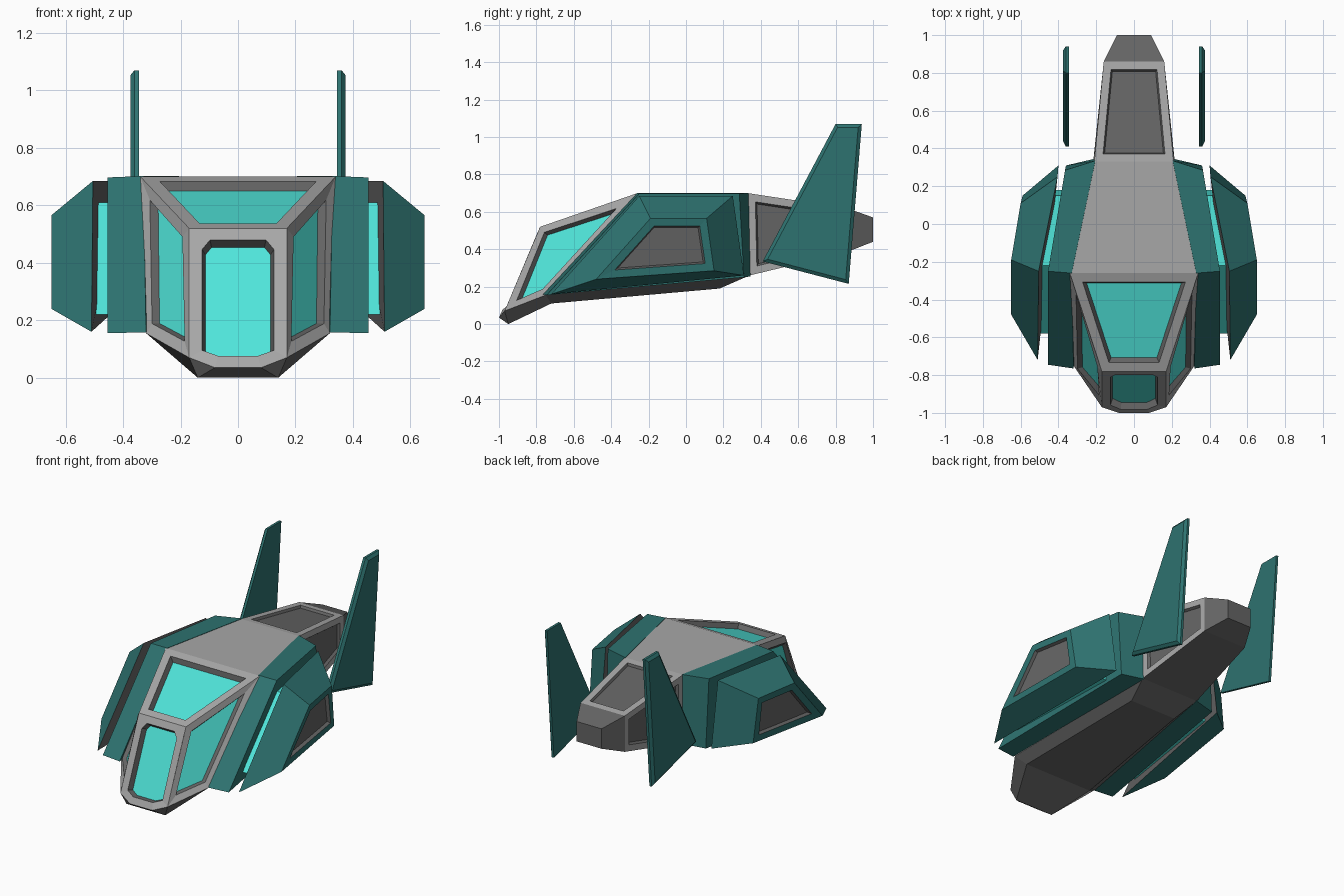
import bpy, bmesh
from mathutils import Vector

if "Cube" in bpy.data.objects:
    bpy.data.objects.remove(bpy.data.objects["Cube"])


def material(name, rgb):
    m = bpy.data.materials.new(name)
    m.diffuse_color = (*rgb, 1)
    m.use_nodes = True
    m.node_tree.nodes["Principled BSDF"].inputs["Base Color"].default_value = m.diffuse_color
    return m


LIGHT = material("light_grey", (0.39, 0.39, 0.39))
DARK = material("dark_grey", (0.13, 0.13, 0.13))
TEAL = material("teal", (0.027, 0.17, 0.162))
CYAN = material("cyan_glass", (0.08, 0.79, 0.71))


def finish(bm, name, mats, mirror=False):
    me = bpy.data.meshes.new(name)
    bm.to_mesh(me)
    bm.free()
    for m in mats:
        me.materials.append(m)
    ob = bpy.data.objects.new(name, me)
    bpy.context.collection.objects.link(ob)
    if mirror:
        ob.modifiers.new("mirror", 'MIRROR').use_mirror_merge = False
    return ob


def recess(bm, face, frame, wall, depth, wall_mat, pane_mat):
    """Inset a frame, then sink a pane inside it."""
    bmesh.ops.inset_individual(bm, faces=[face], thickness=frame, use_even_offset=True)
    ring = bmesh.ops.inset_individual(bm, faces=[face], thickness=wall, depth=-depth,
                                      use_even_offset=True)
    for f in ring['faces']:
        f.material_index = wall_mat
    face.material_index = pane_mat


def plate(name, inner, outer, mats, inner_mat=0, window=False):
    """Closed plate between an inner and an outer outline, mirrored in x."""
    bm = bmesh.new()
    a = [bm.verts.new(p) for p in inner]
    b = [bm.verts.new(p) for p in outer]
    n = len(a)
    cap_in, cap_out = bm.faces.new(a), bm.faces.new(b)
    for i in range(n):
        j = (i + 1) % n
        bm.faces.new((a[i], a[j], b[j], b[i]))
    bmesh.ops.recalc_face_normals(bm, faces=bm.faces[:])
    cap_in.material_index = inner_mat
    if window:
        recess(bm, cap_out, 0.042, 0.008, 0.02, 1, 1)
    return finish(bm, name, mats, mirror=True)


# Hull: right-hand key points, mirrored by name ("-" prefix)
P = {
    'F': (.08, -1.0, .035), 'N0': (.14, -.95, 0), 'N1': (.17, -.97, .07),
    'T': (.17, -.78, .52), 'U': (.12, -.78, .52), 'V': (.17, -.806, .46),
    'R0': (.34, -.26, .70), 'S0': (.32, -.75, .155), 'B0': (.25, -.72, .11),
    'R1': (.21, .33, .70), 'S1': (.215, .34, .26), 'B1': (.17, .18, .19),
    'R2': (.16, .86, .62), 'S2': (.16, .86, .385),
    'R3': (.09, 1.0, .57), 'S3': (.09, 1.0, .44),
}
bm = bmesh.new()
V = {}
for k, (x, y, z) in P.items():
    V[k] = bm.verts.new((x, y, z))
    V['-' + k] = bm.verts.new((-x, y, z))


def hull_face(names, mat=0):
    f = bm.faces.new([V[k] for k in names])
    f.material_index = mat
    f.normal_update()
    c = f.calc_center_median()
    if f.normal.dot(c - Vector((0, c.y * .8, .36))) < 0:
        f.normal_flip()
    return f


def side_faces(names, mat=0):
    return [hull_face([s + k for k in names]) if mat == 0 else
            hull_face([s + k for k in names], mat) for s in ('', '-')]


def span_face(names, mat=0):
    return hull_face(names + ['-' + k for k in reversed(names)], mat)


panes = []
# glazing: nose window, windshield, cheeks
panes.append((span_face(['F', 'N1', 'V', 'U']), .045, .012, .035, 2))
panes.append((span_face(['T', 'R0']), .05, .016, .03, 2))
panes += [(f, .04, .01, .025, 2) for f in side_faces(['N1', 'S0', 'R0', 'T'])]
# tail panels
panes.append((span_face(['R1', 'R2']), .042, .008, .015, 1))
panes += [(f, .04, .01, .015, 1) for f in side_faces(['S1', 'S2', 'R2', 'R1'])]
# plain light skin
side_faces(['T', 'U', 'V'])
side_faces(['S0', 'S1', 'R1', 'R0'])
span_face(['R0', 'R1'])
# dark belly, chin and tail tip
for names in (['F', 'N0'], ['N0', 'B0'], ['B0', 'B1'], ['B1', 'S1'], ['S1', 'S2'],
              ['S2', 'S3'], ['R2', 'R3'], ['R3', 'S3']):
    span_face(names, 1)
for names in (['F', 'N1', 'N0'], ['N0', 'N1', 'S0', 'B0'], ['B0', 'S0', 'S1', 'B1'],
              ['S2', 'S3', 'R3', 'R2']):
    side_faces(names, 1)
for f, frame, wall, depth, mat in panes:
    recess(bm, f, frame, wall, depth, 1, mat)
finish(bm, "hull", [LIGHT, DARK, CYAN])

# Inner side armour hugging the hull
plate("side_armour",
      [(.32, -.765, .158), (.33, -.26, .702), (.205, .335, .702), (.21, .345, .255)],
      [(.455, -.745, .155), (.455, -.25, .697), (.365, .285, .697), (.36, .31, .25)],
      [TEAL])

# Glowing core between armour and pod
plate("glow_core",
      [(.43, -.58, .22), (.43, -.22, .61), (.34, .15, .61), (.34, .18, .26)],
      [(.505, -.58, .22), (.505, -.22, .61), (.425, .15, .61), (.42, .18, .26)],
      [CYAN])

# Outer pods with a recessed panel
plate("outer_pod",
      [(.51, -.72, .16), (.505, -.25, .685), (.405, .25, .685), (.40, .31, .26)],
      [(.65, -.48, .24), (.65, -.19, .565), (.60, .11, .565), (.59, .15, .285)],
      [TEAL, DARK], inner_mat=1, window=True)

# Tail fins: flat slab with a chamfered outer face
bm = bmesh.new()
outline = [(.41, .335), (.80, 1.07), (.94, 1.07), (.87, .215)]
low = bm.faces.new([bm.verts.new((.345, y, z)) for y, z in outline])
top = bmesh.ops.extrude_face_region(bm, geom=[low])['geom']
bmesh.ops.translate(bm, vec=(.016, 0, 0), verts=[v for v in top if isinstance(v, bmesh.types.BMVert)])
bmesh.ops.recalc_face_normals(bm, faces=bm.faces[:])
outer = max(bm.faces, key=lambda f: f.calc_center_median().x)
bmesh.ops.inset_individual(bm, faces=[outer], thickness=.018, depth=.014, use_even_offset=True)
finish(bm, "tail_fin", [TEAL], mirror=True)
